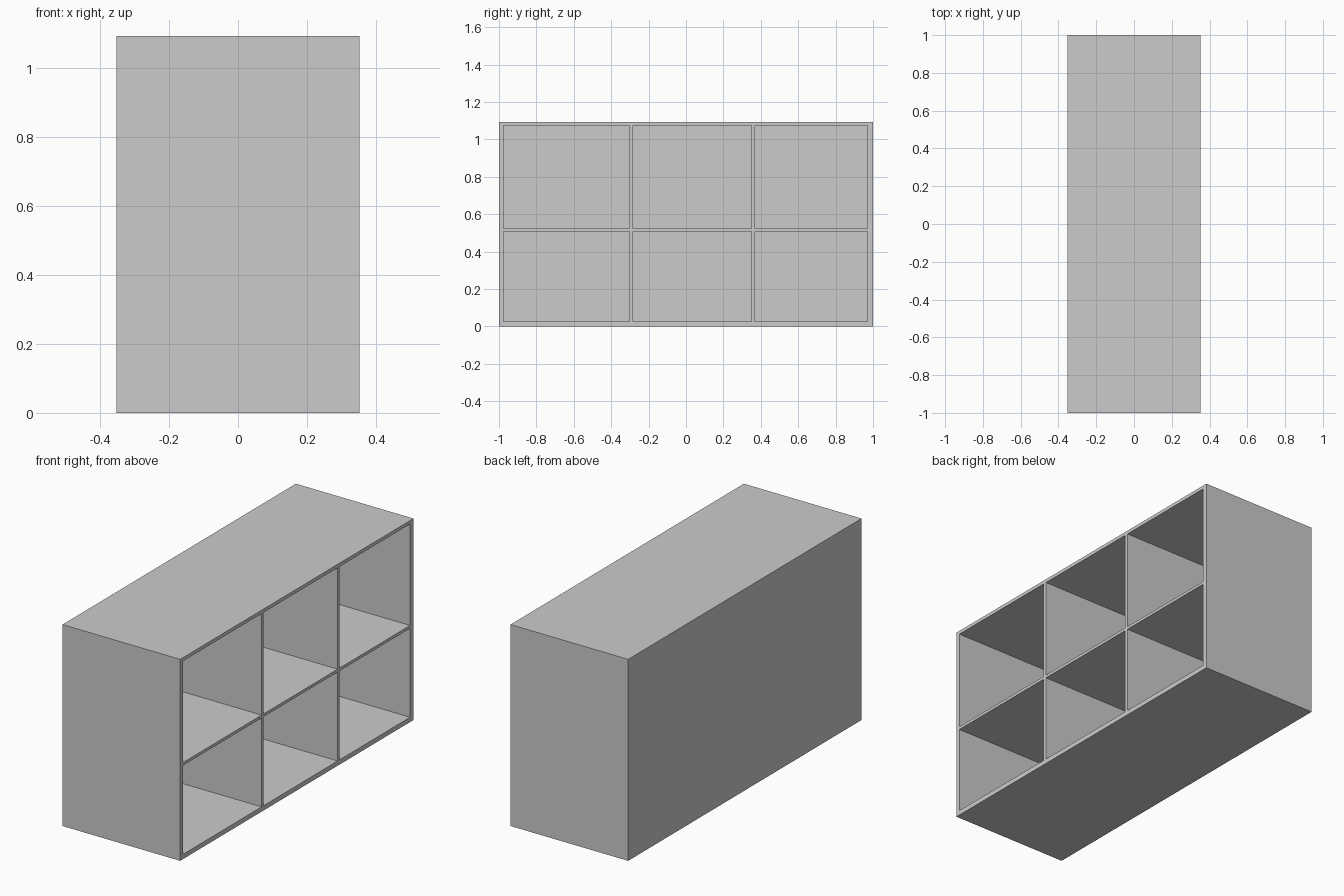
import bpy, bmesh

if "Cube" in bpy.data.objects:
    bpy.data.objects.remove(bpy.data.objects["Cube"])

X0, X1 = -0.353, 0.353     # back and open face
H = 1.093
BACK = 0.02                # back panel thickness


def box(name, x, y, z):
    """Box from (min, max) ranges on each axis."""
    mesh = bpy.data.meshes.new(name)
    bm = bmesh.new()
    bmesh.ops.create_cube(bm, size=1)
    for v in bm.verts:
        v.co = [r[0] if c < 0 else r[1] for c, r in zip(v.co, (x, y, z))]
    bm.to_mesh(mesh)
    bm.free()
    obj = bpy.data.objects.new(name, mesh)
    bpy.context.collection.objects.link(obj)
    return obj


# Compartment openings along y (columns) and z (rows)
columns = [(-0.977, -0.302), (-0.284, 0.350), (0.368, 0.971)]
rows = [(0.026, 0.508), (0.524, 1.074)]
full_x = (X0, X1)
inner_x = (X0 + BACK, X1)
inner_y = (columns[0][0], columns[-1][1])
inner_z = (rows[0][0], rows[-1][1])

# Outer case
box("left_side", full_x, (-1, inner_y[0]), (0, H))
box("right_side", full_x, (inner_y[1], 1), (0, H))
box("bottom_panel", full_x, inner_y, (0, inner_z[0]))
box("top_panel", full_x, inner_y, (inner_z[1], H))
box("back_panel", (X0, X0 + BACK), inner_y, inner_z)

# Upright dividers
for i in range(len(columns) - 1):
    box(f"divider_{i + 1}", inner_x, (columns[i][1], columns[i + 1][0]), inner_z)

# Middle shelf, one board per column
for i, col in enumerate(columns):
    box(f"shelf_{i + 1}", inner_x, col, (rows[0][1], rows[1][0]))
